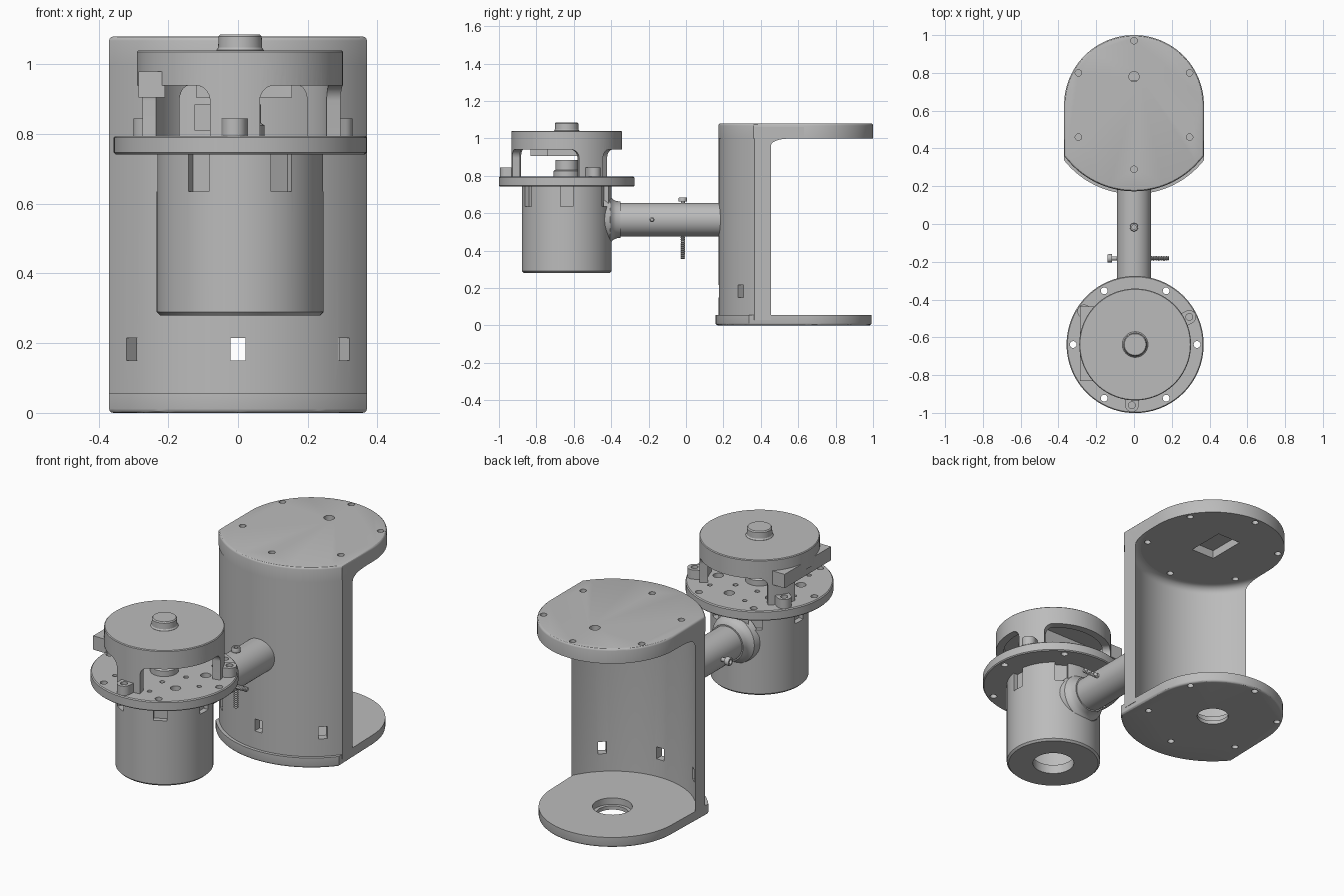
import bpy, bmesh, math
from math import sin, cos, pi, radians
from mathutils import Matrix, Vector

if "Cube" in bpy.data.objects:
    bpy.data.objects.remove(bpy.data.objects["Cube"])

grey = bpy.data.materials.new("plain_grey")
grey.use_nodes = True
grey.diffuse_color = (0.5, 0.5, 0.5, 1)
grey.node_tree.nodes["Principled BSDF"].inputs["Base Color"].default_value = (0.5, 0.5, 0.5, 1)

T = Matrix.Translation
POD = T((0.006, -0.638, 0))      # axis of the small drum
BASE = T((0, 0.63, 0))           # axis of the large housing
parts = []


def turn(deg):
    return Matrix.Rotation(radians(deg), 4, "Z")


def add(name, bm, mat=Matrix(), keep=True):
    bmesh.ops.recalc_face_normals(bm, faces=bm.faces)
    bmesh.ops.transform(bm, matrix=mat, verts=bm.verts)
    me = bpy.data.meshes.new(name)
    bm.to_mesh(me)
    bm.free()
    me.materials.append(grey)
    ob = bpy.data.objects.new(name, me)
    bpy.context.collection.objects.link(ob)
    if keep:
        parts.append(ob)
    return ob


def lathe(name, profile, mat=Matrix(), segs=64, closed=True, keep=True):
    bm = bmesh.new()
    vs = [bm.verts.new((r, 0, z)) for r, z in profile]
    pairs = list(zip(vs, vs[1:] + vs[:1])) if closed else list(zip(vs, vs[1:]))
    es = [bm.edges.new(p) for p in pairs]
    bmesh.ops.spin(bm, geom=vs + es, axis=(0, 0, 1), cent=(0, 0, 0), angle=2 * pi, steps=segs)
    bmesh.ops.remove_doubles(bm, verts=bm.verts, dist=1e-5)
    return add(name, bm, mat, keep)


def rod(name, r, z0, z1, mat=Matrix(), segs=32, keep=True):
    return lathe(name, [(0, z0), (r, z0), (r, z1), (0, z1)], mat, segs, False, keep)


def box(name, lo, hi, mat=Matrix(), keep=True):
    lo, hi = Vector(lo), Vector(hi)
    bm = bmesh.new()
    bmesh.ops.create_cube(bm, size=1, matrix=T((lo + hi) / 2) @ Matrix.Diagonal((*(hi - lo), 1)))
    return add(name, bm, mat, keep)


def prism(name, outline, z0, z1, mat=Matrix(), bevel_z=None):
    bm = bmesh.new()
    base = bm.faces.new([bm.verts.new((x, y, z0)) for x, y in outline])
    ext = bmesh.ops.extrude_face_region(bm, geom=[base], use_keep_orig=True)
    bmesh.ops.translate(bm, vec=(0, 0, z1 - z0), verts=[g for g in ext["geom"] if isinstance(g, bmesh.types.BMVert)])
    bmesh.ops.recalc_face_normals(bm, faces=bm.faces)
    if bevel_z is not None:
        rim = [e for e in bm.edges if all(abs(v.co.z - bevel_z) < 1e-5 for v in e.verts)]
        bmesh.ops.bevel(bm, geom=rim, offset=0.012, segments=3, profile=0.5, affect="EDGES")
    return add(name, bm, mat)


def boolean(ob, tools, op="DIFFERENCE"):
    for tool in tools:
        mod = ob.modifiers.new("cut", "BOOLEAN")
        mod.operation, mod.solver, mod.object = op, "EXACT", tool
    dg = bpy.context.evaluated_depsgraph_get()
    me = bpy.data.meshes.new_from_object(ob.evaluated_get(dg))
    ob.modifiers.clear()
    ob.data = me
    for tool in tools:
        bpy.data.objects.remove(tool)


def arc(r, a0, a1, n, cx=0, cy=0):
    return [(cx + r * cos(radians(a0 + (a1 - a0) * i / n)), cy + r * sin(radians(a0 + (a1 - a0) * i / n)))
            for i in range(n + 1)]


def hole_ring(r, count, radius, z0, z1, centre, start=0):
    return [rod("cutter", r, z0, z1, centre @ turn(start + 360 * i / count) @ T((radius, 0, 0)), 20, False)
            for i in range(count)]


# Large housing: thin curved wall with a fillet under the roof
W = 0.37
wall = lathe("housing_wall", [(0.41, 0.03), (0.455, 0.03), (0.455, 1.06), (W, 1.06)]
             + arc(0.04, 90, 0, 6, W, 0.96), BASE, 128)
boolean(wall, [box("cutter", (-W, 0, -1), (W, 0.63, 2), keep=False)], "INTERSECT")
boolean(wall, [box("cutter", (-0.022, -0.6, 0.15), (0.022, -0.3, 0.215), BASE @ turn(a), False)
               for a in (-42, 0, 42)])


def plate_outline(front, back):
    half = math.degrees(math.asin(W / front))
    return arc(front, 270 - half, 270 + half, 32) + arc(back, 0, 180, 48)


# Roof and floor plates with screw holes
roof = prism("roof_plate", plate_outline(0.457, W), 1.0, 1.08, BASE, 1.08)
boolean(roof, hole_ring(0.017, 6, 0.34, 0.9, 1.2, BASE, 30)
        + [rod("cutter", 0.027, 1.02, 1.2, T((0, 0.78, 0)), 24, False),
           box("cutter", (-0.07, 0.55, 0.9), (0.07, 0.76, 1.045), keep=False)])
floor = prism("floor_plate", plate_outline(0.472, 0.362), 0, 0.055, BASE, 0)
boolean(floor, hole_ring(0.017, 6, 0.335, -0.1, 0.035, BASE, 30)
        + [rod("cutter", 0.098, 0.02, 0.2, BASE, 48, False), rod("cutter", 0.08, -0.1, 0.1, BASE, 48, False)])

# Neck tube between housing and drum, with a flared collar
along_y = T((0, 0, 0.565)) @ Matrix.Rotation(-pi / 2, 4, "X")
rod("neck_tube", 0.09, -0.44, 0.2, along_y, 48)
lathe("neck_collar", [(0.05, -0.44), (0.135, -0.44), (0.126, -0.405), (0.11, -0.392), (0.1, -0.375),
                      (0.097, -0.35), (0.05, -0.35)], along_y, 48)


# Clamping bolts with socket heads and threaded tips
def bolt(name, mat, head, tip):
    lathe(name + "_head", [(0, head - 0.014), (0.012, head - 0.014), (0.012, head), (0.02, head),
                           (0.022, head - 0.004), (0.022, head - 0.024), (0, head - 0.024)], mat, 24, False)
    rod(name + "_shank", 0.011, -0.08, head - 0.02, mat, 16)
    thread = [(0, -0.08)]
    for i in range(12):
        z = -0.08 + (tip + 0.08) * i / 12
        thread += [(0.009, z), (0.013, z + (tip + 0.08) / 24)]
    lathe(name + "_thread", thread + [(0.008, tip), (0, tip)], mat, 16, False)


bolt("upright_bolt", T((0, -0.017, 0.565)), 0.12, -0.21)
bolt("cross_bolt", T((0, -0.182, 0.565)) @ Matrix.Rotation(-pi / 2, 4, "Y"), 0.14, -0.185)

# Drum body, hollow with an opening underneath and pockets near the rim
drum = lathe("drum_body", [(0.105, 0.28), (0.23, 0.28), (0.24, 0.29), (0.24, 0.75), (0.18, 0.75),
                           (0.18, 0.33), (0.105, 0.33)], POD, 96)
boolean(drum, [box("cutter", (0.212, -0.034, 0.635), (0.3, 0.034, 0.8), POD @ turn(60 * i), False)
               for i in range(6)])

# Mounting disk with drilled holes
disk = lathe("mounting_disk", [(0, 0.742), (0.358, 0.742), (0.363, 0.747), (0.363, 0.79),
                               (0.358, 0.795), (0, 0.795)], POD, 96, False)
boolean(disk, hole_ring(0.018, 6, 0.328, 0.7, 0.9, POD)
        + hole_ring(0.026, 6, 0.21, 0.77, 0.9, POD, 20)
        + hole_ring(0.012, 6, 0.25, 0.77, 0.9, POD, 48)
        + hole_ring(0.013, 6, 0.13, 0.77, 0.9, POD, 0))

# Cap shell standing on three legs, openings with rounded upper corners
LEGS = (27, 147, 267)
R = 0.296
cap = lathe("cap_shell", [(0, 1.04), (R - 0.004, 1.04), (R, 1.036), (R, 0.79), (0.255, 0.79),
                          (0.255, 0.985), (0, 0.985)], POD, 96, False)


def arch_cutter(start, span, top, corner):
    bm = bmesh.new()
    rings, n = [], 64
    for i in range(n + 1):
        t = 0.5 - 0.5 * cos(pi * i / n)
        d = max(0, corner - min(t, 1 - t) * radians(span) * R)
        zt = top - corner + math.sqrt(max(0, corner ** 2 - d ** 2))
        a = radians(start + span * t)
        rings.append([bm.verts.new((r * cos(a), r * sin(a), z))
                      for r, z in ((0.2, 0.7), (0.4, 0.7), (0.4, zt), (0.2, zt))])
    for p, q in zip(rings, rings[1:]):
        for k in range(4):
            bm.faces.new((p[k], p[k - 1], q[k - 1], q[k]))
    bm.faces.new(rings[0])
    bm.faces.new(rings[-1])
    return add("cutter", bm, POD, False)


boolean(cap, [arch_cutter(a + 14, 92, 0.94, 0.045) for a in LEGS])

# Screw bosses at the feet of the legs
for n, a in enumerate(LEGS):
    boss = prism(f"leg_boss_{n + 1}", arc(0.036, -90, 90, 16, 0.322) + [(0.27, 0.036), (0.27, -0.036)],
                 0.785, 0.845, POD @ turn(a))
    boolean(boss, [rod("cutter", 0.018, 0.815, 0.9, POD @ turn(a) @ T((0.322, 0, 0)), 20, False)])

# Knob on top, side bar, and the small mechanism inside
lathe("top_knob", [(0, 1.03), (0.068, 1.03), (0.068, 1.041), (0.063, 1.048), (0.062, 1.08),
                   (0.057, 1.086), (0, 1.086)], POD, 48, False)
box("side_bar", (-0.285, -0.832, 0.905), (-0.21, -0.437, 0.98))
box("inner_block", (-0.12, -0.74, 0.905), (0.155, -0.54, 0.99))
lathe("hub_collar", [(0.025, 0.79), (0.07, 0.79), (0.07, 0.825), (0.06, 0.832), (0.06, 0.885),
                     (0.025, 0.885)], POD, 48)
box("hub_lever", (-0.125, -0.67, 0.81), (-0.03, -0.61, 0.885))

# Smooth round surfaces while keeping edges sharp
bpy.ops.object.select_all(action="DESELECT")
for ob in parts:
    ob.select_set(True)
bpy.context.view_layer.objects.active = parts[0]
bpy.ops.object.shade_smooth_by_angle()
